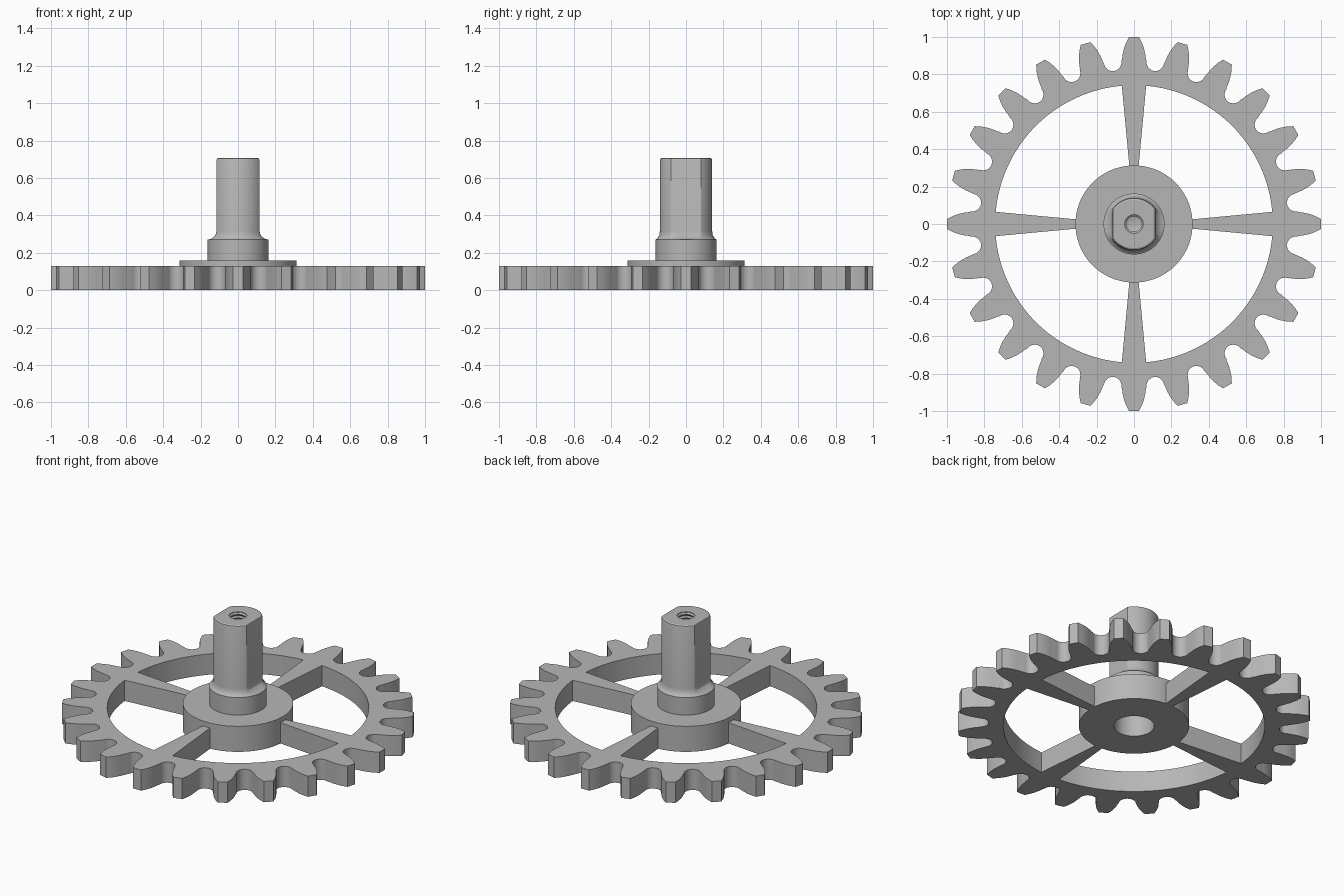
import bpy
import bmesh
from math import cos, sin, pi, radians, tau

if "Cube" in bpy.data.objects:
    bpy.data.objects.remove(bpy.data.objects["Cube"])

GREY = (0.47, 0.47, 0.47, 1)
steel = bpy.data.materials.new("plain_grey")
steel.use_nodes = True
steel.diffuse_color = GREY
steel.node_tree.nodes["Principled BSDF"].inputs["Base Color"].default_value = GREY


def finish(obj):
    """Weld, assign the material and smooth the curved walls."""
    bm = bmesh.new()
    bm.from_mesh(obj.data)
    bmesh.ops.remove_doubles(bm, verts=bm.verts, dist=0.0001)
    bmesh.ops.recalc_face_normals(bm, faces=bm.faces)
    bm.to_mesh(obj.data)
    bm.free()
    obj.data.materials.clear()
    obj.data.materials.append(steel)
    bpy.ops.object.select_all(action='DESELECT')
    obj.select_set(True)
    bpy.context.view_layer.objects.active = obj
    bpy.ops.object.shade_smooth_by_angle(angle=radians(25))


def plate(name, loops, height):
    """Flat outline with holes, extruded up from the ground."""
    curve = bpy.data.curves.new(name, 'CURVE')
    curve.dimensions = '2D'
    curve.fill_mode = 'BOTH'
    curve.extrude = height / 2
    for loop in loops:
        spline = curve.splines.new('POLY')
        spline.points.add(len(loop) - 1)
        for point, (x, y) in zip(spline.points, loop):
            point.co = (x, y, height / 2, 1)
        spline.use_cyclic_u = True
    obj = bpy.data.objects.new(name, curve)
    bpy.context.collection.objects.link(obj)
    bpy.ops.object.select_all(action='DESELECT')
    obj.select_set(True)
    bpy.context.view_layer.objects.active = obj
    bpy.ops.object.convert(target='MESH')
    obj = bpy.context.view_layer.objects.active
    obj.data.transform(obj.matrix_world)
    finish(obj)


def loft(name, rings, segments=72):
    """Stack of circles (radius, flat distance, z); x is cut at the flat."""
    bm = bmesh.new()
    previous = None
    for r, flat, z in rings:
        ring = []
        for i in range(segments):
            a = tau * i / segments
            ring.append(bm.verts.new((max(-flat, min(flat, r * cos(a))), r * sin(a), z)))
        if previous:
            for i in range(segments):
                j = (i + 1) % segments
                bm.faces.new((previous[i], previous[j], ring[j], ring[i]))
        previous = ring
    mesh = bpy.data.meshes.new(name)
    bm.to_mesh(mesh)
    bm.free()
    obj = bpy.data.objects.new(name, mesh)
    bpy.context.collection.objects.link(obj)
    finish(obj)


def polar(angle, along, across):
    return (along * cos(angle) - across * sin(angle),
            along * sin(angle) + across * cos(angle))


# Toothed rim outline: curved flanks joined by round root gaps
TEETH = 24
flank = [(0.88, 0.064), (0.91, 0.06), (0.94, 0.053), (0.97, 0.042), (0.999, 0.027)]
outer = []
for k in range(TEETH):
    a = tau * k / TEETH
    outer += [polar(a, r, -w) for r, w in flank]
    outer += [polar(a, r, w) for r, w in reversed(flank)]
    for s in range(11):
        t = pi * s / 10
        outer.append(polar(a + pi / TEETH, 0.872 - 0.047 * sin(t), -0.047 * cos(t)))

# Inner outline: four tapered spokes reaching in from the rim to the hub
HUB = 0.313
RIM = 0.742
inner = []
for k in range(4):
    a = k * pi / 2
    inner += [polar(a, RIM - 0.003, -0.065), polar(a, HUB - 0.002, -0.025),
              polar(a, HUB - 0.002, 0.025), polar(a, RIM - 0.003, 0.065)]
    for s in range(1, 24):
        inner.append(polar(a + radians(5 + 80 * s / 24), RIM, 0))
plate("toothed_rim_and_spokes", [outer, inner], 0.13)

# Hub disc with a blind bore underneath
loft("hub", [(r, 1, z) for r, z in (
    (0, 0.22), (0.114, 0.22), (0.114, 0), (HUB, 0), (HUB, 0.16), (0.16, 0.16))])

# Collar blending into a shaft with two flats, ending in a ribbed screw hole
shaft = [(0.163, 1, 0.155), (0.163, 1, 0.27), (0.157, 0.147, 0.274),
         (0.149, 0.131, 0.283), (0.143, 0.12, 0.296), (0.14, 0.115, 0.315),
         (0.14, 0.115, 0.695), (0.137, 0.112, 0.704), (0.129, 0.105, 0.708)]
top = 0.708
pitch = 0.022
shaft.append((0.05, 1, top))
for k in range(10):
    z = top - k * pitch
    shaft += [(0.05, 1, z - 0.004), (0.041, 1, z - 0.011), (0.041, 1, z - 0.014)]
shaft += [(0.05, 1, top - 10 * pitch), (0, 1, top - 10 * pitch - 0.02)]
loft("flatted_shaft", shaft)
